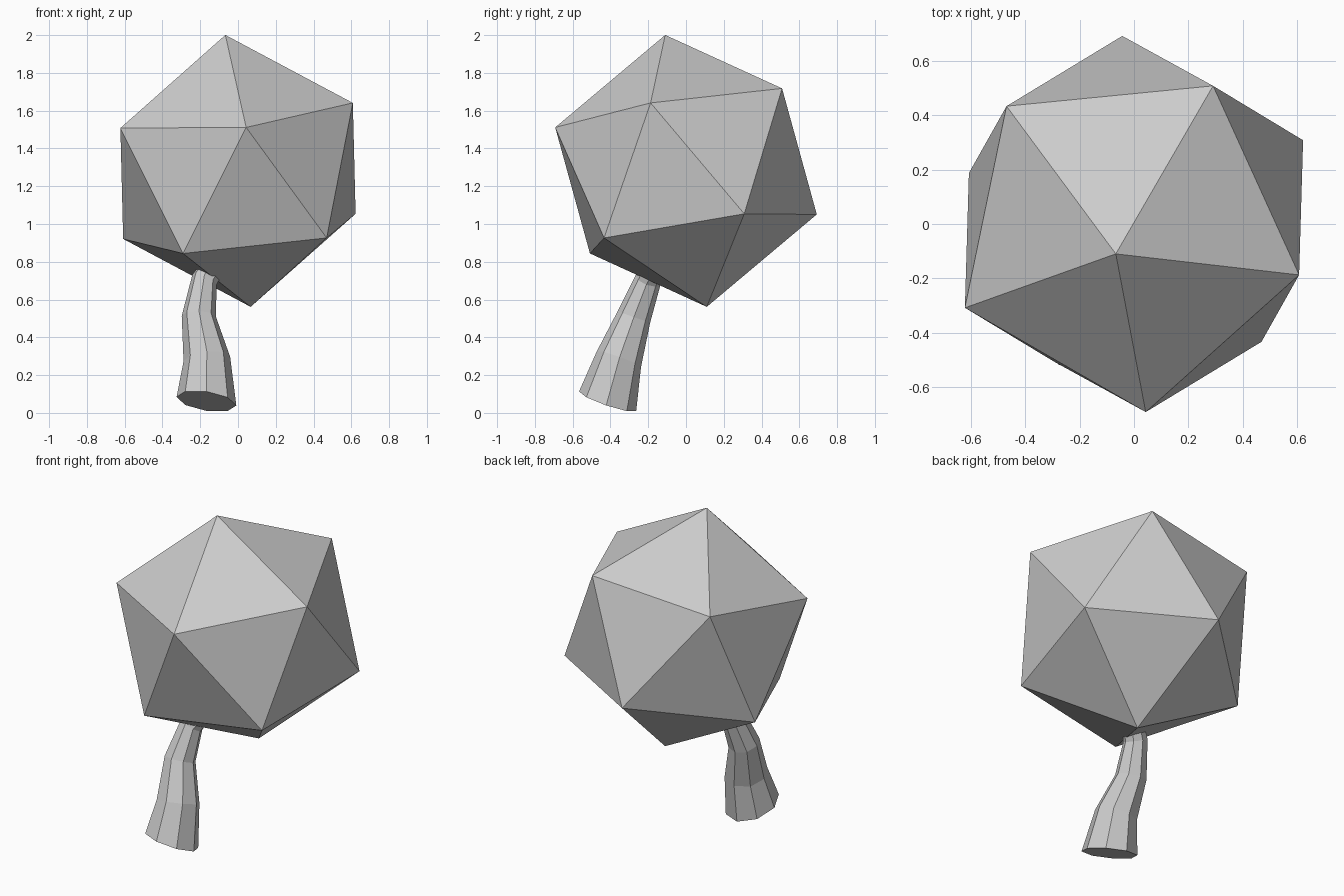
import bpy, bmesh
from math import cos, sin, tau
from mathutils import Vector, Matrix

if "Cube" in bpy.data.objects:
    bpy.data.objects.remove(bpy.data.objects["Cube"])


def add_object(name, bm):
    bmesh.ops.recalc_face_normals(bm, faces=bm.faces[:])
    mesh = bpy.data.meshes.new(name)
    bm.to_mesh(mesh)
    bm.free()
    obj = bpy.data.objects.new(name, mesh)
    bpy.context.collection.objects.link(obj)
    return obj


def frame(axis, side):
    """Rotation whose z is axis and whose x leans towards side."""
    z = Vector(axis).normalized()
    x = Vector(side)
    x = (x - z * x.dot(z)).normalized()
    return Matrix((x, z.cross(x), z)).transposed()


# Crown: a tilted icosahedron, aimed by its top corner and front corner
crown = bmesh.new()
turn = frame((-0.067, -0.11, 0.72), (0.043, -0.69, 0.23)).to_4x4()
bmesh.ops.create_icosphere(crown, subdivisions=1, radius=0.731,
                           matrix=Matrix.Translation((0, 0, 1.281)) @ turn)
add_object("crown", crown)

# Trunk: bent, tapering eight-sided tube (centre, axis, radius)
SIDES = 8
rings = [
    ((-0.167, -0.415, 0.062), (0.15, 0.32, 0.94), 0.160),
    ((-0.165, -0.355, 0.285), (-0.10, 0.33, 0.93), 0.124),
    ((-0.207, -0.275, 0.510), (0.04, 0.33, 0.93), 0.091),
    ((-0.178, -0.200, 0.705), (0.42, 0.33, 0.86), 0.070),
    ((-0.100, -0.140, 0.820), (0.50, 0.35, 0.80), 0.060),
]
trunk = bmesh.new()
loops = []
for centre, axis, radius in rings:
    rot = frame(axis, (1, 0, 0))
    loops.append([trunk.verts.new(Vector(centre) + rot @ Vector(
        (radius * cos(tau * i / SIDES), radius * sin(tau * i / SIDES), 0)))
        for i in range(SIDES)])
for low, high in zip(loops, loops[1:]):
    for i in range(SIDES):
        j = (i + 1) % SIDES
        trunk.faces.new((low[i], low[j], high[j], high[i]))
trunk.faces.new(loops[0])
trunk.faces.new(loops[-1])
add_object("trunk", trunk)
